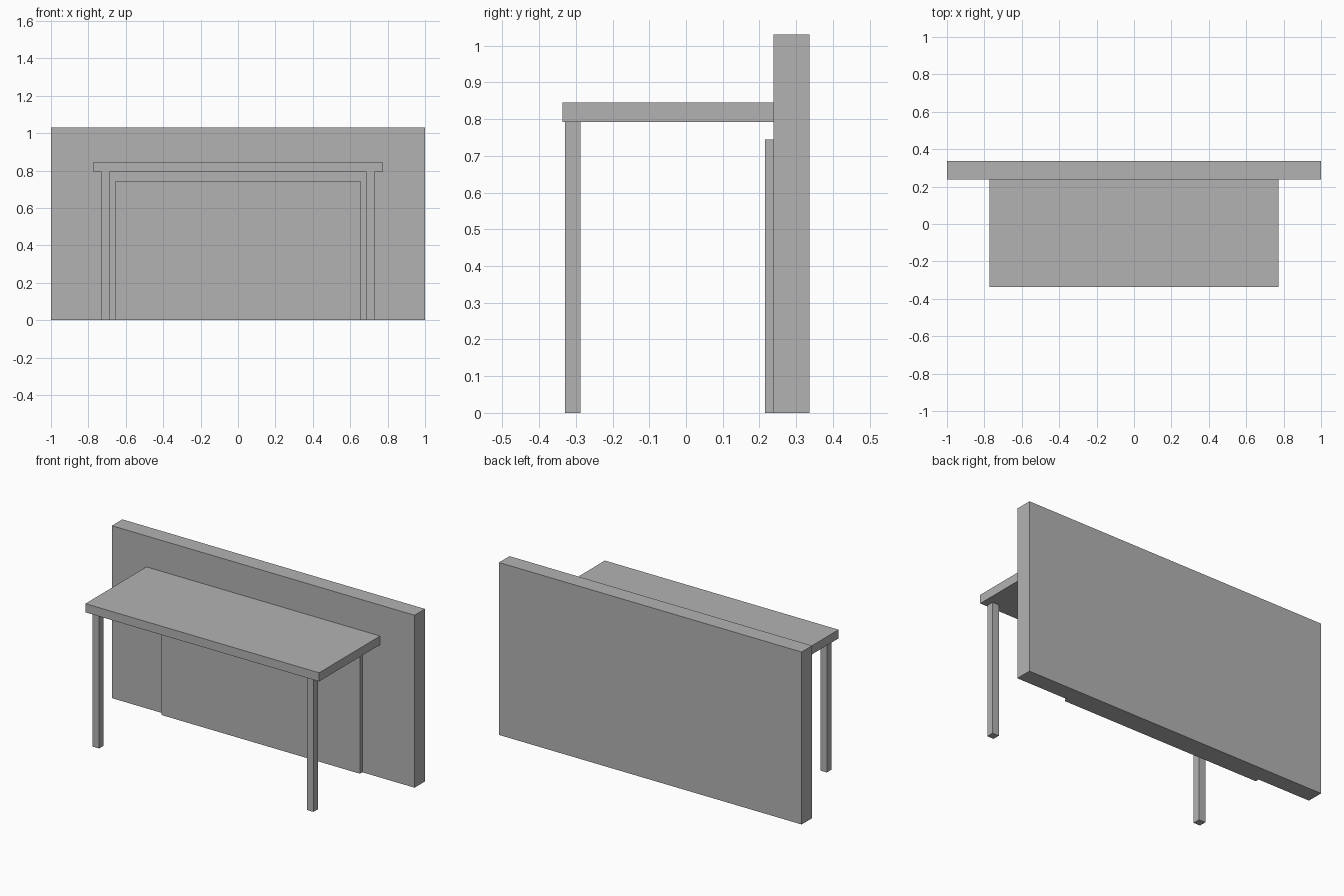
import bpy
import bmesh
from mathutils import Vector

if "Cube" in bpy.data.objects:
    bpy.data.objects.remove(bpy.data.objects["Cube"])

grey = bpy.data.materials.new("plain_grey")
grey.diffuse_color = (0.45, 0.45, 0.45, 1.0)
grey.use_nodes = True
grey.node_tree.nodes["Principled BSDF"].inputs["Base Color"].default_value = grey.diffuse_color


def box(name, lo, hi):
    """Axis-aligned box between two opposite corners."""
    lo, hi = Vector(lo), Vector(hi)
    bm = bmesh.new()
    bmesh.ops.create_cube(bm, size=1.0)
    bmesh.ops.scale(bm, vec=hi - lo, verts=bm.verts)
    mesh = bpy.data.meshes.new(name)
    bm.to_mesh(mesh)
    bm.free()
    mesh.materials.append(grey)
    obj = bpy.data.objects.new(name, mesh)
    obj.location = (lo + hi) / 2
    bpy.context.collection.objects.link(obj)
    return obj


WALL_FRONT = 0.238

# Tall back wall
box("back_wall", (-1.0, WALL_FRONT, 0.0), (1.0, 0.337, 1.03))

# Thin panel against the wall, below the table top
box("back_panel", (-0.655, 0.215, 0.0), (0.655, WALL_FRONT, 0.745))

# Table top reaching out from the wall
box("table_top", (-0.772, -0.337, 0.793), (0.772, WALL_FRONT, 0.845))

# Two square front legs
for side, x in (("left", -0.708), ("right", 0.708)):
    box("front_leg_" + side, (x - 0.0215, -0.33, 0.0), (x + 0.0215, -0.287, 0.793))
